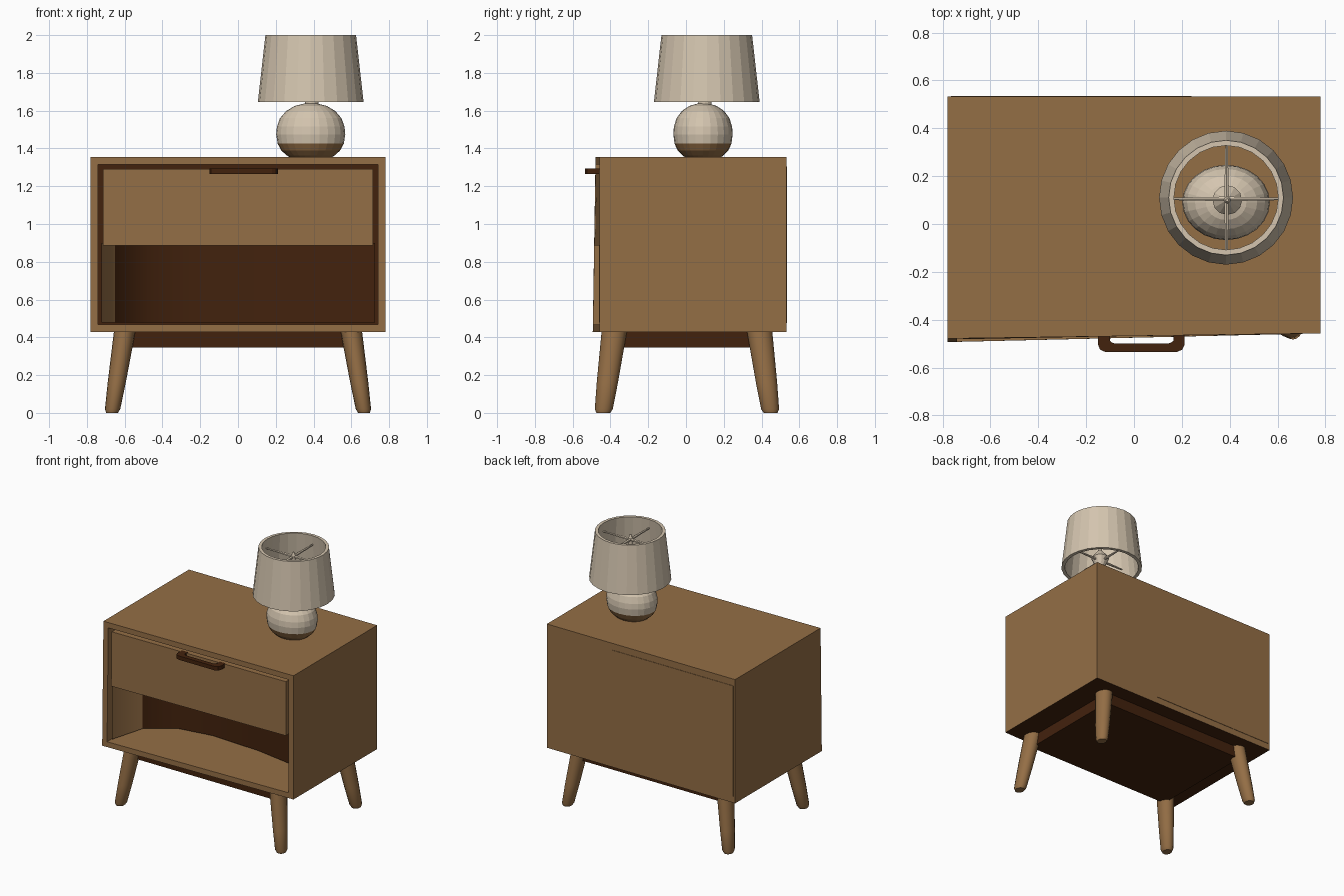
import bpy, bmesh, math
from mathutils import Vector

if "Cube" in bpy.data.objects:
    bpy.data.objects.remove(bpy.data.objects["Cube"])


def material(name, rgb):
    m = bpy.data.materials.new(name)
    m.diffuse_color = (*rgb, 1)
    m.use_nodes = True
    m.node_tree.nodes["Principled BSDF"].inputs["Base Color"].default_value = m.diffuse_color
    return m


WOOD = material("oak wood", (0.296, 0.156, 0.060))
DARK = material("dark walnut", (0.055, 0.016, 0.004))
CREAM = material("cream", (0.66, 0.56, 0.43))


def finish(name, bm, *mats, smooth=None):
    bmesh.ops.recalc_face_normals(bm, faces=bm.faces[:])
    me = bpy.data.meshes.new(name)
    bm.to_mesh(me)
    bm.free()
    ob = bpy.data.objects.new(name, me)
    bpy.context.collection.objects.link(ob)
    for m in mats:
        me.materials.append(m)
    if smooth:
        bpy.context.view_layer.objects.active = ob
        ob.select_set(True)
        bpy.ops.object.shade_smooth_by_angle(angle=math.radians(smooth))
        ob.select_set(False)
    return ob


def box_bm(lo, hi):
    bm = bmesh.new()
    bmesh.ops.create_cube(bm, size=1)
    for v in bm.verts:
        v.co = [lo[i] if v.co[i] < 0 else hi[i] for i in range(3)]
    return bm


def skew_front(bm):
    # the front plane leans forward slightly at the left and bottom
    for v in bm.verts:
        if v.co.y < -0.3:
            v.co.y += 0.014 * v.co.x - (0.016 * (1.355 - v.co.z) if v.co.x < 0 else 0)


def lathe(name, profile, centre, mats, n=24, sy=1.0, closed=False, rule=None, smooth=None):
    bm = bmesh.new()
    rings = [[bm.verts.new((centre[0] + r * math.cos(2 * math.pi * i / n),
                            centre[1] + sy * r * math.sin(2 * math.pi * i / n), z))
              for i in range(n)] for r, z in profile]
    pairs = list(zip(rings, rings[1:]))
    if closed:
        pairs.append((rings[-1], rings[0]))
    for a, b in pairs:
        for i in range(n):
            j = (i + 1) % n
            bm.faces.new((a[i], a[j], b[j], b[i]))
    if not closed:
        bm.faces.new(rings[0])
        bm.faces.new(rings[-1])
    if rule:
        for f in bm.faces:
            f.material_index = rule(f.calc_center_median())
    return finish(name, bm, *mats, smooth=smooth)


def rod(bm, a, b, r1, r2, n=12):
    a, b = Vector(a), Vector(b)
    q = (b - a).to_track_quat('Z', 'Y')
    m = q.to_matrix().to_4x4()
    m.translation = (a + b) / 2
    bmesh.ops.create_cone(bm, cap_ends=True, segments=n, radius1=r1, radius2=r2,
                          depth=(b - a).length, matrix=m)


# cabinet shell: box with a framed, hollow front and a dark underside
bm = box_bm((-0.78, -0.468, 0.428), (0.78, 0.533, 1.355))
skew_front(bm)
bm.normal_update()
for f in bm.faces:
    f.material_index = 1 if f.normal.z < -0.9 else 0
front = min(bm.faces, key=lambda f: f.normal.y)
bmesh.ops.inset_individual(bm, faces=[front], thickness=0.056)
new = bmesh.ops.extrude_discrete_faces(bm, faces=[front])["faces"][0]
for v in new.verts:
    v.co.y = 0.49
new.material_index = 1
finish("cabinet", bm, WOOD, DARK)

# drawer with a dark underside
bm = box_bm((-0.714, -0.464, 0.887), (0.714, 0.40, 1.292))
skew_front(bm)
bm.normal_update()
for f in bm.faces:
    f.material_index = 1 if f.normal.z < -0.9 else 0
finish("drawer", bm, WOOD, DARK)

# shelf lining: slanted left cheek and bowed dark back
bm = bmesh.new()
path = [(-0.722, -0.46), (-0.65, -0.20), (-0.45, -0.06), (-0.2, -0.02),
        (0.2, -0.04), (0.5, -0.09), (0.724, -0.14)]
cols = [[bm.verts.new((x, y, z)) for z in (0.478, 0.90)] for x, y in path]
for i, (a, b) in enumerate(zip(cols, cols[1:])):
    f = bm.faces.new((a[0], b[0], b[1], a[1]))
    f.material_index = 0 if i == 0 else 1
finish("shelf_lining", bm, WOOD, DARK, smooth=40)

# drawer pull: flat loop bar
bm = bmesh.new()
outer = [(-0.15, -0.45), (-0.15, -0.505), (-0.142, -0.525), (-0.12, -0.535),
         (0.18, -0.535), (0.202, -0.525), (0.212, -0.505), (0.212, -0.45)]
inner = [(-0.10, -0.45), (-0.10, -0.488), (-0.092, -0.496), (-0.08, -0.50),
         (0.14, -0.50), (0.155, -0.496), (0.165, -0.488), (0.165, -0.45)]
o = [bm.verts.new((x, y, 1.265)) for x, y in outer]
i_ = [bm.verts.new((x, y, 1.265)) for x, y in inner]
for k in range(len(o) - 1):
    bm.faces.new((o[k], o[k + 1], i_[k + 1], i_[k]))
ext = bmesh.ops.extrude_face_region(bm, geom=bm.faces[:])["geom"]
for v in ext:
    if isinstance(v, bmesh.types.BMVert):
        v.co.z = 1.294
finish("drawer_pull", bm, DARK)

# back panel plate
finish("back_panel", box_bm((-0.765, 0.53, 0.475), (0.24, 0.536, 1.305)), WOOD)

# plinth under the cabinet
finish("plinth", box_bm((-0.60, -0.39, 0.345), (0.60, 0.42, 0.43)), DARK)

# splayed tapered legs with rounded feet
for sx, side in ((-1, "left"), (1, "right")):
    for sy, end in ((-1, "front"), (1, "back")):
        top = Vector((sx * 0.60, sy * 0.385 + 0.005, 0.43))
        low = Vector((sx * 0.667, sy * 0.443 + 0.005, 0.0))
        bm = bmesh.new()
        n = 16
        rings = []
        for z, r in ((0.0, 0.034), (0.02, 0.044), (0.16, 0.052), (0.43, 0.062)):
            c = low.lerp(top, z / 0.43)
            rings.append([bm.verts.new((c.x + 0.92 * r * math.cos(2 * math.pi * k / n),
                                        c.y + 1.08 * r * math.sin(2 * math.pi * k / n), z))
                          for k in range(n)])
        for a, b in zip(rings, rings[1:]):
            for k in range(n):
                bm.faces.new((a[k], a[(k + 1) % n], b[(k + 1) % n], b[k]))
        bm.faces.new(rings[0])
        bm.faces.new(rings[-1])
        finish(f"{end}_{side}_leg", bm, WOOD, smooth=40)

# lamp body: squashed globe with a wood-coloured lower band
lathe("lamp_body", [(0.11, 1.353), (0.125, 1.362), (0.155, 1.388), (0.175, 1.425), (0.183, 1.475),
                    (0.179, 1.515), (0.163, 1.56), (0.13, 1.598), (0.085, 1.625), (0.036, 1.637)],
      (0.385, 0.09), [CREAM, WOOD], sy=0.86, rule=lambda c: 1 if c.z < 1.425 else 0)

# lamp neck, socket and stem
lathe("lamp_stem", [(0.036, 1.63), (0.034, 1.66), (0.062, 1.72), (0.03, 1.76),
                    (0.014, 1.78), (0.014, 1.94), (0.006, 1.965)],
      (0.39, 0.10), [CREAM], n=12)

# shade support arms, upper and lower cross
bm = bmesh.new()
for z, length in ((1.93, 0.225), (1.70, 0.19)):
    for dx, dy in ((1, 0), (-1, 0), (0, 1), (0, -1)):
        rod(bm, (0.387, 0.105, z), (0.387 + dx * length, 0.105 + dy * length, z), 0.011, 0.006, 6)
finish("shade_arms", bm, CREAM)

# hollow tapered lamp shade
lathe("lamp_shade", [(0.28, 1.645), (0.24, 2.0), (0.218, 2.0), (0.256, 1.645)],
      (0.385, 0.11), [CREAM], n=24, closed=True)
